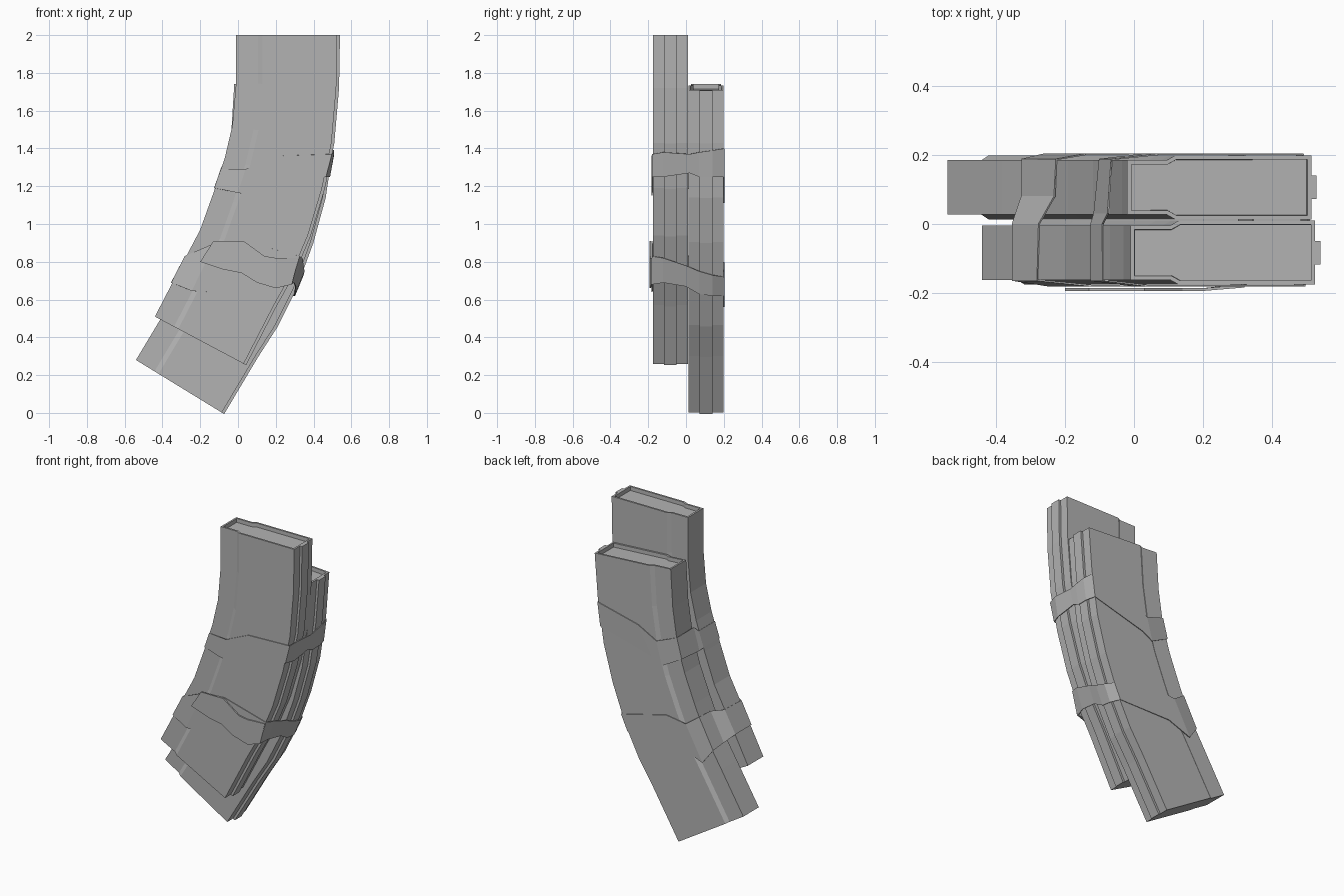
import bpy, bmesh, math
from mathutils import Vector, Matrix

cube = bpy.data.objects.get("Cube")
if cube:
    bpy.data.objects.remove(cube, do_unlink=True)

grey = bpy.data.materials.new("plain_grey")
grey.use_nodes = True
colour = (0.45, 0.45, 0.45, 1)
grey.diffuse_color = colour
grey.node_tree.nodes["Principled BSDF"].inputs["Base Color"].default_value = colour

# Inner and outer edge of the curved body at each bend, from top to bottom (x, z)
INNER = [(-.01, 2), (-.01, 1.75), (-.03, 1.52), (-.07, 1.35),
         (-.13, 1.165), (-.2, .97), (-.3, .78), (-.44, .51)]
OUTER = [(.525, 2), (.52, 1.72), (.495, 1.43), (.445, 1.19),
         (.37, .94), (.285, .74), (.19, .57), (.03, .26)]
WIDE, NARROW = .093, .079
RIB_OUT, RIB_HALF = .015, .034


def finish(bm, name, matrix=None):
    if matrix:
        bm.transform(matrix)
    bmesh.ops.recalc_face_normals(bm, faces=bm.faces)
    mesh = bpy.data.meshes.new(name)
    bm.to_mesh(mesh)
    bm.free()
    mesh.materials.append(grey)
    obj = bpy.data.objects.new(name, mesh)
    bpy.context.collection.objects.link(obj)
    return obj


def loft(sections):
    """Skin closed sections and cap both ends; returns the mesh and top cap."""
    bm = bmesh.new()
    rings = [[bm.verts.new(p) for p in s] for s in sections]
    n = len(rings[0])
    for a, b in zip(rings, rings[1:]):
        for i in range(n):
            j = (i + 1) % n
            bm.faces.new((a[i], a[j], b[j], b[i]))
    top = bm.faces.new(rings[0])
    bm.faces.new(rings[-1])
    bmesh.ops.recalc_face_normals(bm, faces=bm.faces)
    return bm, top


def along_body(outline):
    """Place an (offset, y) outline at every bend; outline gets the body width."""
    sections = []
    for a, b in zip(INNER, OUTER):
        start = Vector((a[0], 0, a[1]))
        span = Vector((b[0], 0, b[1])) - start
        side = span.normalized()
        sections.append([start + side * s + Vector((0, y, 0))
                         for s, y in outline(span.length)])
    return sections


def body_outline(width):
    half = [(0, NARROW), (.115, NARROW), (.14, WIDE), (width, WIDE)]
    return [(s, -y) for s, y in half] + half[::-1]


def rib_outline(width):
    return [(width - .005, -RIB_HALF), (width + RIB_OUT, -RIB_HALF),
            (width + RIB_OUT, RIB_HALF), (width - .005, RIB_HALF)]


def magazine(prefix, matrix):
    # Stepped body with a recessed opening at the top
    bm, top = loft(along_body(body_outline))
    bmesh.ops.inset_region(bm, faces=[top], thickness=.012, use_even_offset=True)
    bmesh.ops.inset_region(bm, faces=[top], thickness=.001, depth=-.025)
    finish(bm, prefix + "_body", matrix)
    # Spine rib
    bm, top = loft(along_body(rib_outline))
    finish(bm, prefix + "_spine_rib", matrix)


magazine("front_magazine", Matrix.Translation((0, -.083, 0)))
pivot = Matrix.Translation((.44, 0, -.51))
magazine("rear_magazine", Matrix.Translation((-.54, .106, .28))
         @ Matrix.Rotation(math.radians(3.5), 4, 'Y') @ pivot)


def wrap(name, columns):
    """Closed tape band from columns (y, low x, low z, high x, high z)."""
    bm = bmesh.new()
    pairs = [(bm.verts.new((lx, y, lz)), bm.verts.new((hx, y, hz)))
             for y, lx, lz, hx, hz in columns]
    for i, (a, b) in enumerate(pairs):
        c, d = pairs[(i + 1) % len(pairs)]
        bm.faces.new((a, c, d, b))
    obj = finish(bm, name)
    mod = obj.modifiers.new("thickness", 'SOLIDIFY')
    mod.thickness = .005
    mod.offset = 0


FRONT, BACK = -.179, .202

# Upper tape band
wrap("upper_tape", [
    (FRONT, .0, 1.165, .04, 1.29), (FRONT, .1, 1.15, .2, 1.36),
    (FRONT, .465, 1.25, .495, 1.37), (-.12, .485, 1.25, .507, 1.38),
    (.02, .485, 1.27, .507, 1.37), (.07, .485, 1.25, .507, 1.38),
    (.14, .485, 1.25, .507, 1.39), (BACK, .47, 1.25, .49, 1.4),
    (BACK, .1, 1.15, .2, 1.33), (BACK, .03, 1.11, .07, 1.26),
    (.187, -.1, 1.18, -.065, 1.31), (.03, -.115, 1.18, -.075, 1.32),
    (0, -.124, 1.19, -.09, 1.29), (-.163, -.124, 1.19, -.09, 1.29)])

# Lower tape band
wrap("lower_tape", [
    (FRONT, -.245, .645, -.12, .9), (FRONT, -.14, .64, .03, .91),
    (FRONT, .28, .68, .325, .83), (-.12, .295, .69, .34, .82),
    (.0, .305, .67, .345, .78), (.07, .3, .63, .35, .75),
    (.14, .3, .62, .345, .73), (BACK, .275, .62, .32, .72),
    (BACK, -.1, .62, .0, .8), (BACK, -.26, .56, -.14, .78),
    (.187, -.325, .65, -.225, .84), (.08, -.325, .66, -.23, .84),
    (0, -.352, .69, -.275, .83), (-.163, -.352, .69, -.28, .83)])

# Loose tape tail lying over the front of the lower band
tail = [(-.2, .8, -.19), (-.13, .91, -.19), (.03, .91, -.19), (.14, .83, -.19),
        (.2, .82, -.19), (.32, .82, -.18), (.285, .68, -.18), (.2, .66, -.19),
        (.1, .69, -.19), (.02, .74, -.19), (-.08, .76, -.19)]
bm = bmesh.new()
verts = [bm.verts.new((x, y, z)) for x, z, y in tail]
bm.faces.new(verts[:5] + verts[7:])
bm.faces.new(verts[4:8])
obj = finish(bm, "tape_tail")
mod = obj.modifiers.new("thickness", 'SOLIDIFY')
mod.thickness = .008
mod.offset = 0
